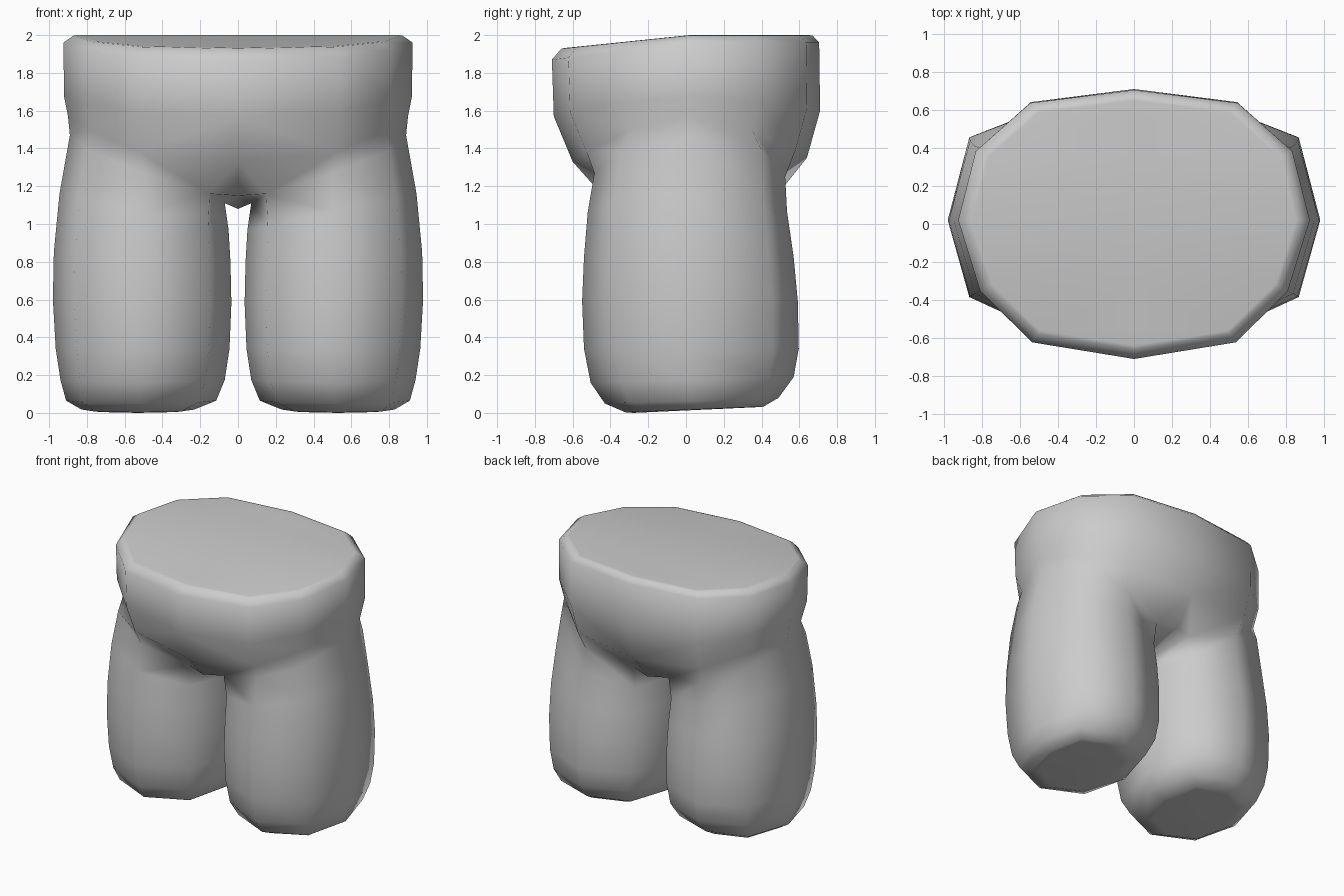
import bpy
import bmesh

cube = bpy.data.objects.get("Cube")
if cube:
    bpy.data.objects.remove(cube, do_unlink=True)

grey = bpy.data.materials.new("plain grey")
grey.use_nodes = True
colour = (0.6, 0.6, 0.6, 1)
grey.diffuse_color = colour
grey.node_tree.nodes["Principled BSDF"].inputs["Base Color"].default_value = colour

bm = bmesh.new()

# Half outline of the waist, front centre round to back centre
HALF = [(0, -1), (0.58, -0.88), (0.875, -0.51), (1, 0), (0.9, 0.53), (0.59, 0.9), (0, 1)]


def waist_ring(width, front, back, z_front, z_side, z_back, power):
    ring = []
    for u, v in HALF:
        reach, z_end = (-front, z_front) if v < 0 else (back, z_back)
        z = z_side + (z_end - z_side) * abs(v) ** power
        ring.append(bm.verts.new((u * width, v * reach + 0.02 * (1 - abs(v)), z)))
    return ring


def leg_ring(inner, outer, front, back, z_in, z_out, slope=0):
    cx, rx = (inner + outer) / 2, (outer - inner) / 2
    cy, ry = (front + back) / 2, (back - front) / 2
    d, f = 0.76, 0.71
    ring = []
    for u, v in [(-d, -f), (0, -1), (d, -f), (1, 0), (d, d), (0, 1), (-d, d), (-1, 0)]:
        z = z_in + (z_out - z_in) * (u + 1) / 2 + slope * (v + 1) / 2
        ring.append(bm.verts.new((cx + u * rx, cy + v * ry, z)))
    return ring


def bridge(a, b, closed):
    n = len(a)
    for i in range(n if closed else n - 1):
        j = (i + 1) % n
        bm.faces.new((a[i], a[j], b[j], b[i]))


def points(*coords):
    return [bm.verts.new(p) for p in coords]


# Waist: bevelled rim down to the lower belly
waist = [waist_ring(*row) for row in [
    (0.85, -0.64, 0.65, 1.932, 2.0, 2.0, 1),
    (0.87, -0.66, 0.67, 1.928, 1.998, 1.998, 1),
    (0.925, -0.71, 0.705, 1.87, 1.96, 1.96, 1),
    (0.92, -0.70, 0.71, 1.57, 1.67, 1.6, 2),
    (0.90, -0.60, 0.64, 1.33, 1.57, 1.35, 1.8),
]]
for a, b in zip(waist, waist[1:]):
    bridge(a, b, False)

# Flat top, in strips from rim to centre line
rim = waist[0]
middle = [rim[0]] + points(*[(0, v.co.y, v.co.z) for v in rim[1:-1]]) + [rim[-1]]
for i in range(len(rim) - 1):
    corners = [rim[i], rim[i + 1], middle[i + 1], middle[i]]
    bm.faces.new(list(dict.fromkeys(corners)))

# Top of the thigh, where the belly folds over it
thigh = points(
    (0.15, -0.39, 1.16), (0.5, -0.485, 1.27), (0.80, -0.34, 1.39), (0.89, 0.03, 1.47),
    (0.80, 0.40, 1.39), (0.5, 0.525, 1.25), (0.15, 0.43, 1.16), (0.07, 0.02, 1.11))
belly = waist[-1]
bridge(belly[1:6], thigh[1:6], False)

# Belly between the thighs, and its underside hanging slightly lower
front, low, back = points((0, -0.44, 1.15), (0, 0.02, 1.08), (0, 0.48, 1.15))
for centre, edge, fold, top, inner in (
        (belly[0], belly[1], thigh[1], thigh[0], front),
        (belly[6], belly[5], thigh[5], thigh[6], back)):
    bm.faces.new((centre, edge, top, inner))
    bm.faces.new((edge, fold, top))
    bm.faces.new((inner, top, thigh[7], low))

# Leg: eight-sided, rounded into a slightly tilted sole
leg = [thigh] + [leg_ring(*row) for row in [
    (0.05, 0.945, -0.52, 0.535, 0.97, 1.16),
    (0.04, 0.975, -0.54, 0.57, 0.8, 0.85),
    (0.035, 0.98, -0.55, 0.592, 0.58, 0.6),
    (0.045, 0.965, -0.54, 0.597, 0.34, 0.34),
    (0.07, 0.94, -0.505, 0.57, 0.16, 0.16, 0.03),
    (0.115, 0.91, -0.43, 0.49, 0.05, 0.05, 0.03),
    (0.23, 0.83, -0.32, 0.41, 0.003, 0.003, 0.03),
    (0.27, 0.79, -0.28, 0.37, 0.0, 0.0, 0.03),
]]
for a, b in zip(leg, leg[1:]):
    bridge(a, b, True)
bm.faces.new(leg[-1])

bmesh.ops.recalc_face_normals(bm, faces=bm.faces)
for face in bm.faces:
    face.smooth = True

mesh = bpy.data.meshes.new("hips_and_legs")
bm.to_mesh(mesh)
bm.free()
mesh.materials.append(grey)
body = bpy.data.objects.new("hips_and_legs", mesh)
bpy.context.collection.objects.link(body)

# Other half
mirror = body.modifiers.new("mirror", 'MIRROR')
mirror.use_clip = True
mirror.merge_threshold = 0.001
